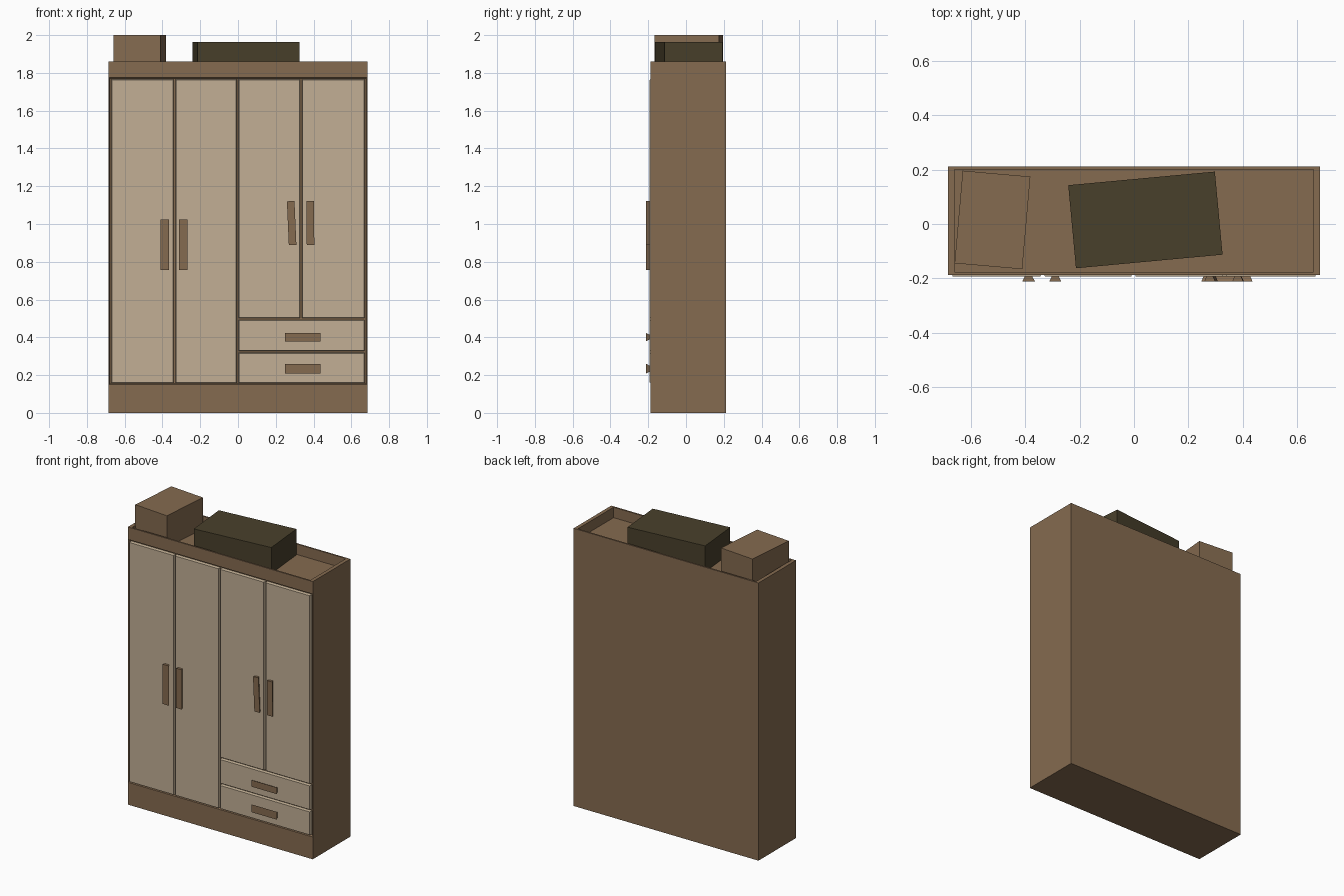
import bpy, bmesh, math
from mathutils import Vector, Matrix

if "Cube" in bpy.data.objects:
    bpy.data.objects.remove(bpy.data.objects["Cube"])


def material(name, rgb):
    m = bpy.data.materials.new(name)
    m.diffuse_color = (*rgb, 1)
    m.use_nodes = True
    m.node_tree.nodes["Principled BSDF"].inputs["Base Color"].default_value = m.diffuse_color
    return m


WOOD = material("brown wood", (0.235, 0.147, 0.080))
CREAM = material("cream panel", (0.54, 0.43, 0.30))
OLIVE = material("dark olive card", (0.066, 0.051, 0.024))


def finish(bm, name, mat, loc=(0, 0, 0)):
    bmesh.ops.recalc_face_normals(bm, faces=bm.faces)
    me = bpy.data.meshes.new(name)
    bm.to_mesh(me)
    bm.free()
    me.materials.append(mat)
    ob = bpy.data.objects.new(name, me)
    ob.location = loc
    bpy.context.collection.objects.link(ob)
    return ob


def block(size):
    bm = bmesh.new()
    bmesh.ops.create_cube(bm, size=1)
    bmesh.ops.scale(bm, vec=Vector(size), verts=bm.verts)
    return bm


def front_face(bm):
    return min(bm.faces, key=lambda f: f.calc_center_median().y)


# Carcass: one block with a sunken top and a chamfered door opening
X, Y0, Y1, H = 0.685, -0.187, 0.211, 1.86
bm = block((2 * X, Y1 - Y0, H))
bmesh.ops.translate(bm, vec=(0, (Y0 + Y1) / 2, H / 2), verts=bm.verts)
for z in (0.148, 1.778):
    bmesh.ops.bisect_plane(bm, geom=bm.verts[:] + bm.edges[:] + bm.faces[:],
                           plane_co=(0, 0, z), plane_no=(0, 0, 1))
bm.normal_update()
top = max(bm.faces, key=lambda f: f.calc_center_median().z)
bmesh.ops.inset_individual(bm, faces=[top], thickness=0.015)
for v in top.verts:
    v.co.x = math.copysign(0.66, v.co.x)
floor = bmesh.ops.extrude_discrete_faces(bm, faces=[top])["faces"][0]
for v in floor.verts:
    v.co.z = 1.79
bm.normal_update()
opening = next(f for f in bm.faces if f.normal.y < -0.9
               and 0.5 < f.calc_center_median().z < 1.5)
bmesh.ops.inset_individual(bm, faces=[opening], thickness=0.002)
bmesh.ops.inset_individual(bm, faces=[opening], thickness=0.010, depth=-0.012)
finish(bm, "wardrobe_carcass", WOOD)


# Doors and drawer fronts: slabs with a narrow chamfered front edge
def panel(name, x0, x1, z0, z1):
    y0, y1 = -0.194, -0.172
    bm = block((x1 - x0, y1 - y0, z1 - z0))
    f = front_face(bm)
    w, h = x1 - x0, z1 - z0
    for v in f.verts:
        v.co.x *= 1 - 0.008 / w
        v.co.z *= 1 - 0.008 / h
    finish(bm, name, CREAM, ((x0 + x1) / 2, (y0 + y1) / 2, (z0 + z1) / 2))


g = 0.004
panel("door_1", -0.671, -0.336 - g, 0.157, 1.767)
panel("door_2", -0.336 + g, -0.002 - g, 0.157, 1.767)
panel("door_3", -0.002 + g, 0.334 - g, 0.497 + g, 1.767)
panel("door_4", 0.334 + g, 0.671, 0.497 + g, 1.767)
panel("upper_drawer", -0.002 + g, 0.671, 0.323 + g, 0.497 - g)
panel("lower_drawer", -0.002 + g, 0.671, 0.157, 0.323 - g)


# Handles: bars that flare outward from the panel
def handle(name, x, z, w, h, tilt=0):
    bm = block((w, 0.022, h))
    back = max(bm.faces, key=lambda f: f.calc_center_median().y)
    for v in back.verts:
        if w < h:
            v.co.x *= 0.5
        else:
            v.co.z *= 0.5
            v.co.x *= 0.9
    bm.transform(Matrix.Rotation(math.radians(tilt), 4, 'Y'))
    finish(bm, name, WOOD, (x, -0.200, z))


handle("door_handle_1", -0.388, 0.890, 0.046, 0.266)
handle("door_handle_2", -0.290, 0.890, 0.044, 0.266)
handle("door_handle_3", 0.284, 1.005, 0.040, 0.232, -2.5)
handle("door_handle_4", 0.383, 1.005, 0.040, 0.232, -0.5)
handle("upper_drawer_handle", 0.342, 0.401, 0.188, 0.044)
handle("lower_drawer_handle", 0.342, 0.234, 0.188, 0.052)


# Storage boxes lying in the sunken top
def storage_box(name, x, y, w, d, z1, turn, mat):
    z0 = 1.79
    bm = block((w, d, z1 - z0))
    ob = finish(bm, name, mat, (x, y, (z0 + z1) / 2))
    ob.rotation_euler.z = math.radians(turn)


storage_box("brown_box", -0.521, 0.015, 0.25, 0.342, 2.0, -5, WOOD)
storage_box("olive_box", 0.042, 0.015, 0.542, 0.307, 1.964, 5.3, OLIVE)
